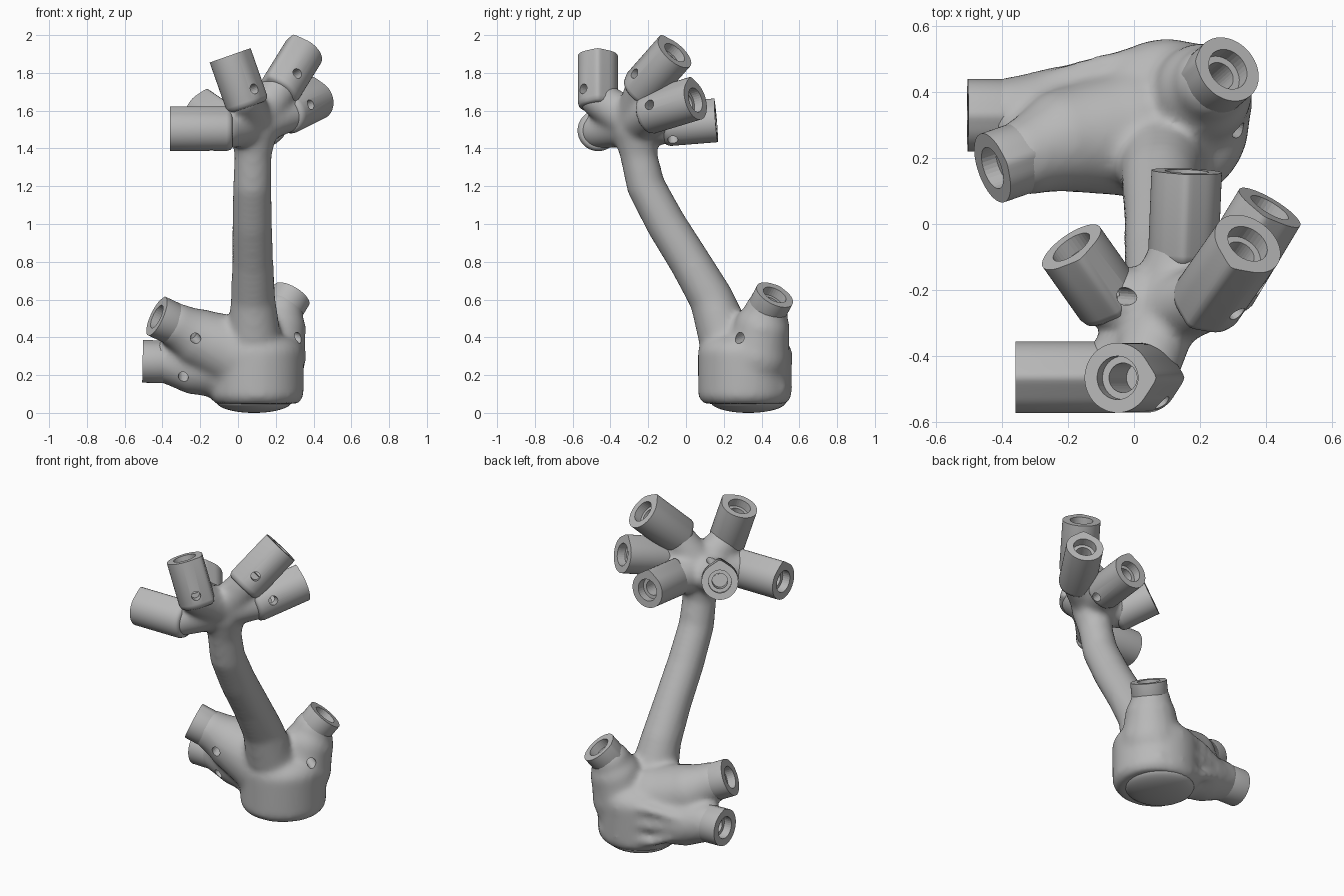
import bpy, bmesh
from math import cos, pi, radians, hypot
from mathutils import Vector, Matrix

cube = bpy.data.objects.get("Cube")
if cube:
    bpy.data.objects.remove(cube, do_unlink=True)

gray = bpy.data.materials.new("plain_gray")
gray.use_nodes = True
gray.diffuse_color = (0.48, 0.48, 0.48, 1)
gray.node_tree.nodes["Principled BSDF"].inputs["Base Color"].default_value = (0.48, 0.48, 0.48, 1)


def finish(name, bm):
    bmesh.ops.recalc_face_normals(bm, faces=bm.faces)
    mesh = bpy.data.meshes.new(name)
    bm.to_mesh(mesh)
    bm.free()
    obj = bpy.data.objects.new(name, mesh)
    bpy.context.collection.objects.link(obj)
    mesh.materials.append(gray)
    return obj


def rod(bm, a, b, r1, r2, sides=32):
    a, b = Vector(a), Vector(b)
    d = b - a
    m = Matrix.Translation((a + b) / 2) @ d.to_track_quat('Z', 'Y').to_matrix().to_4x4()
    bmesh.ops.create_cone(bm, cap_ends=True, segments=sides, radius1=r1, radius2=r2,
                          depth=d.length, matrix=m)


def ball(bm, p, r, squash=(1, 1, 1)):
    m = Matrix.Translation(p) @ Matrix.Diagonal((*squash, 1))
    bmesh.ops.create_uvsphere(bm, u_segments=32, v_segments=20, radius=r, matrix=m)


def limb(bm, stations):
    """Round tapered limb through (point, radius) stations."""
    for p, r in stations:
        ball(bm, p, r)
    for (p, r), (q, s) in zip(stations, stations[1:]):
        rod(bm, p, q, r, s)


# name: face centre, outward axis, length, radius, pin hole point, pointed side
UP = (0, 0, 1)
top_sockets = {
    "side_socket": ((-0.36, -0.465, 1.495), (-1, 0, 0), 0.33, 0.109, (-0.14, -0.47, 1.39), UP),
    "upright_socket": ((-0.05, -0.467, 1.89), (-0.33, 0, 0.94), 0.29, 0.106, (0.1, -0.56, 1.72), (1, 0, 0)),
    "upper_left_socket": ((0.345, -0.06, 1.908), (0.42, 0.6, 0.68), 0.32, 0.11, (0.32, -0.28, 1.8), UP),
    "lower_left_socket": ((0.412, 0.05, 1.657), (0.5, 0.83, 0.25), 0.32, 0.108, (0.38, -0.19, 1.63), UP),
    "rear_socket": ((0.16, 0.16, 1.54), (0.04, 1, 0.08), 0.28, 0.107, (0.22, -0.07, 1.45), UP),
    "rear_right_socket": ((-0.19, -0.07, 1.6), (-0.53, 0.75, 0.36), 0.24, 0.106, (-0.02, -0.22, 1.64), UP),
}
base_sockets = {
    "base_side_socket": ((-0.505, 0.33, 0.27), (-1, 0, 0.02), 0.15, 0.11, (-0.29, 0.2, 0.18), UP),
    "base_front_socket": ((-0.43, 0.17, 0.51), (-0.86, -0.3, 0.4), 0.13, 0.11, (-0.22, 0.08, 0.39), UP),
    "base_rear_socket": ((0.285, 0.47, 0.625), (0.48, 0.42, 0.8), 0.12, 0.106, (0.31, 0.29, 0.4), (-1, 0, 0)),
}
all_sockets = {**top_sockets, **base_sockets}

# Organic body: base, arm and branching hub, fused by remeshing
bm = bmesh.new()
rod(bm, (0.1, 0.312, 0.08), (0.1, 0.312, 0.33), 0.247, 0.25, 48)
rod(bm, (0.1, 0.312, 0.048), (0.1, 0.312, 0.09), 0.22, 0.247, 48)
ball(bm, (0.1, 0.312, 0.32), 0.248, (1, 1, 0.5))
limb(bm, [((0.085, 0.2, 0.42), 0.14), ((0.08, 0.137, 0.6), 0.118), ((0.078, 0.02, 0.8), 0.109),
          ((0.075, -0.105, 1.0), 0.106), ((0.075, -0.212, 1.2), 0.102),
          ((0.08, -0.25, 1.36), 0.098), ((0.085, -0.265, 1.5), 0.125)])
hub = Vector((0.085, -0.27, 1.53))
for face, axis, length, r, pin, tip in top_sockets.values():
    back = Vector(face) - Vector(axis).normalized() * (length - 0.05)
    limb(bm, [(hub, 0.115), (back, 0.099)])
limb(bm, [((-0.37, 0.33, 0.27), 0.117), ((-0.23, 0.335, 0.24), 0.143), ((0.02, 0.33, 0.25), 0.2)])
limb(bm, [((-0.32, 0.207, 0.46), 0.12), ((-0.2, 0.255, 0.39), 0.16), ((0.0, 0.28, 0.31), 0.2)])
limb(bm, [((0.23, 0.425, 0.535), 0.116), ((0.21, 0.4, 0.44), 0.15), ((0.18, 0.37, 0.3), 0.18)])

# Raised straps wrapping the back of the base
for z in (0.13, 0.23, 0.33):
    limb(bm, [((-0.33, 0.42, 0.2 + z / 4), 0.025), ((-0.1, 0.485, z), 0.03),
              ((0.1, 0.535, z), 0.027), ((0.24, 0.51, z), 0.02)])
body = finish("arm_and_base", bm)
remesh = body.modifiers.new("fuse", 'REMESH')
remesh.mode = 'VOXEL'
remesh.voxel_size = 0.017
remesh.use_smooth_shade = True
smooth = body.modifiers.new("soften", 'SMOOTH')
smooth.factor = 0.5
smooth.iterations = 11

# Cutters: wide bores, narrow bores and pin holes
wide, narrow, pins = bmesh.new(), bmesh.new(), bmesh.new()
for face, axis, length, r, pin, tip in all_sockets.values():
    f, a, p = Vector(face), Vector(axis).normalized(), Vector(pin)
    rod(wide, f + a * 0.05, f - a * 0.05, 0.066, 0.066)
    rod(narrow, f + a * 0.04, f - a * 0.21, 0.045, 0.045)
    centre = f + a * (p - f).dot(a)
    out = (p - centre).normalized()
    rod(pins, centre + out * 0.03, centre + out * 0.2, 0.027, 0.027, 20)
cutters = [finish("wide_bore_cutter", wide), finish("narrow_bore_cutter", narrow),
           finish("pin_hole_cutter", pins)]
for cutter in cutters:
    cutter.hide_render = True
    cutter.hide_viewport = True


def cut(obj):
    for cutter in cutters:
        mod = obj.modifiers.new("holes", 'BOOLEAN')
        mod.operation = 'DIFFERENCE'
        mod.solver = 'MANIFOLD'
        mod.object = cutter


cut(body)


# Sockets: round barrels with one softly pointed side
def socket(name, face, axis, length, r, tip, corner):
    f, a = Vector(face), Vector(axis).normalized()
    u = Vector(tip)
    u = (u - a * u.dot(a)).normalized()
    v = a.cross(u)
    sides = 64
    bm = bmesh.new()
    rings = []
    for back, scale in ((0, 1), (length - 0.03, 1), (length - 0.01, 0.94), (length, 0.82)):
        ring = []
        for i in range(sides):
            t = 2 * pi * i / sides
            off = hypot(min(t, 2 * pi - t), 0.07)
            rad = r * scale / cos(max(0, corner - off))
            ring.append(bm.verts.new(f - a * back + (u * cos(t) + v * cos(t - pi / 2)) * rad))
        rings.append(ring)
    for p, q in zip(rings, rings[1:]):
        for i in range(sides):
            j = (i + 1) % sides
            bm.faces.new((p[i], p[j], q[j], q[i]))
    bm.faces.new(rings[0])
    bm.faces.new(rings[-1])
    obj = finish(name, bm)
    bpy.ops.object.select_all(action='DESELECT')
    bpy.context.view_layer.objects.active = obj
    obj.select_set(True)
    bpy.ops.object.shade_smooth_by_angle(angle=radians(50))
    cut(obj)


for group, corner in ((top_sockets, 35), (base_sockets, 22)):
    for name, (face, axis, length, r, pin, tip) in group.items():
        socket(name, face, axis, length, r, tip, radians(corner))

# Shallow domed foot under the base
bm = bmesh.new()
ball(bm, (0.085, 0.33, 0.06), 0.2, (1, 1, 0.3))
foot = finish("domed_foot", bm)
for poly in foot.data.polygons:
    poly.use_smooth = True
